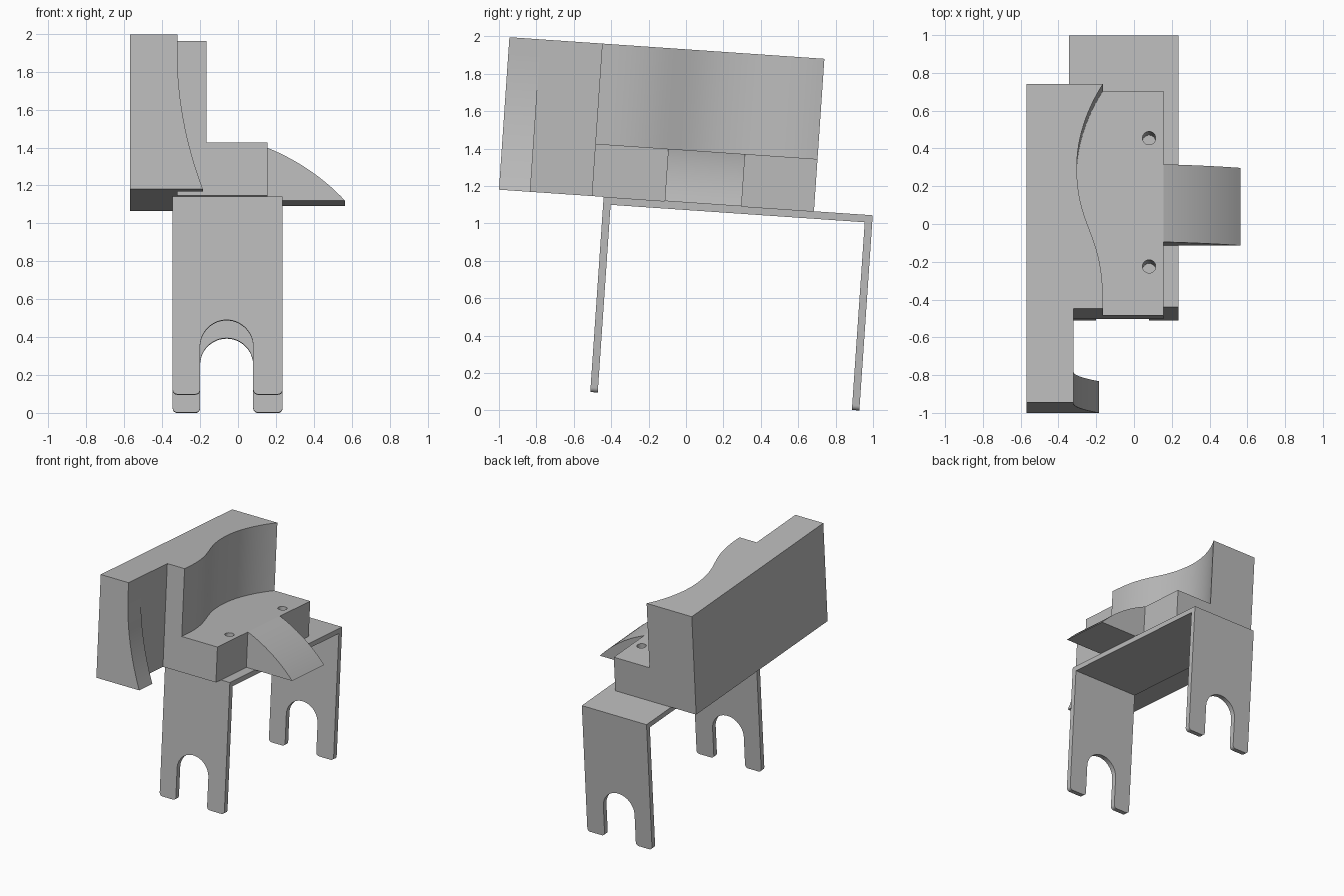
import bpy, bmesh
from math import sin, cos, pi, radians
from mathutils import Matrix, Vector
from mathutils.geometry import interpolate_bezier

cube = bpy.data.objects.get("Cube")
if cube:
    bpy.data.objects.remove(cube, do_unlink=True)

GREY = (0.5, 0.5, 0.5, 1.0)
grey = bpy.data.materials.new("plain grey")
grey.use_nodes = True
grey.diffuse_color = GREY
grey.node_tree.nodes["Principled BSDF"].inputs["Base Color"].default_value = GREY

# The whole assembly leans slightly; parts are drawn level in this frame
TILT = Matrix.Translation((0, -1, 1.18)) @ Matrix.Rotation(radians(-3.92), 4, "X")


def prism(name, outline, lo, hi, upright=False):
    """Extrude an outline along the depth, or upwards for plan outlines."""
    bm = bmesh.new()
    place = (lambda p: (p[0], p[1], lo)) if upright else (lambda p: (p[0], lo, p[1]))
    face = bm.faces.new([bm.verts.new(place(p)) for p in outline])
    new = bmesh.ops.extrude_face_region(bm, geom=[face])["geom"]
    move = Vector((0, 0, hi - lo) if upright else (0, hi - lo, 0))
    bmesh.ops.translate(bm, vec=move, verts=[v for v in new if isinstance(v, bmesh.types.BMVert)])
    bmesh.ops.recalc_face_normals(bm, faces=bm.faces)
    mesh = bpy.data.meshes.new(name)
    bm.to_mesh(mesh)
    bm.free()
    mesh.materials.append(grey)
    obj = bpy.data.objects.new(name, mesh)
    bpy.context.collection.objects.link(obj)
    obj.matrix_world = TILT
    return obj


def bezier(a, b, c, d, n):
    pts = interpolate_bezier(*[Vector((*p, 0)) for p in (a, b, c, d)], n)
    return [(p.x, p.y) for p in pts]


def arc(x, y, r, start, end, n):
    angles = [radians(start + (end - start) * i / n) for i in range(n + 1)]
    return [(x + r * cos(t), y + r * sin(t)) for t in angles]


def activate(obj):
    bpy.ops.object.select_all(action="DESELECT")
    obj.select_set(True)
    bpy.context.view_layer.objects.active = obj


# Wavy inner face shared by the tall wall and the step
FRONT, BACK = 0.497, 1.688
wave = [(-0.165, FRONT)]
wave += bezier((-0.165, 0.55), (-0.165, 0.9), (-0.303, 0.93), (-0.303, 1.25), 20)
wave += bezier((-0.303, 1.25), (-0.303, 1.42), (-0.235, 1.58), (-0.165, BACK), 14)[1:]

wall = prism("tall_wall", [(-0.57, 0), (-0.32, 0), (-0.32, FRONT)] + wave + [(-0.57, BACK)],
             0, 0.817, upright=True)
step = prism("low_step", wave + [(0.155, BACK), (0.155, FRONT)], 0, 0.28, upright=True)

# Two round holes through the step
for depth in (0.758, 1.439):
    cutter = prism("hole_cutter", arc(0.08, depth, 0.035, 0, 345, 23), -0.1, 0.4, upright=True)
    cutter.hide_render = True
    cut = step.modifiers.new("hole", "BOOLEAN")
    cut.operation = "DIFFERENCE"
    cut.solver = "EXACT"
    cut.object = cutter
    activate(step)
    bpy.ops.object.modifier_apply(modifier=cut.name)
    bpy.data.objects.remove(cutter, do_unlink=True)

# Flared fin at the front of the wall
flare = [(-0.32 + 0.26 * (0.72 - h) ** 2, h) for h in [0.72 * i / 16 for i in range(17)]]
fin = prism("flared_fin", [(-0.32, 0)] + flare, 0, 0.168)

# Curved ramp on the side of the step
ramp_top = bezier((0.155, 0.28), (0.31, 0.217), (0.45, 0.123), (0.565, 0), 16)
ramp = prism("side_ramp", [(0.155, 0)] + ramp_top, 0.888, 1.3)

# Bracket: flat plate on two forked legs
LEFT, RIGHT, FOOT, THICK = -0.345, 0.235, -1.046, 0.04
MID, SLOT, R = -0.06, 0.14, 0.025
START, END = 0.561, 2.003
plate = prism("bracket_plate", [(LEFT, -THICK), (RIGHT, -THICK), (RIGHT, 0), (LEFT, 0)], START, END)


def foot(a, b):
    """Rounded lower end of one prong, from left to right."""
    return arc(a + R, FOOT + R, R, 180, 270, 5) + arc(b - R, FOOT + R, R, 270, 360, 5)


fork = [(LEFT, -THICK)] + foot(LEFT, MID - SLOT)
fork += arc(MID, -0.793, SLOT, 180, 0, 24)
fork += foot(MID + SLOT, RIGHT) + [(RIGHT, -THICK)]
legs = [prism("front_leg", fork, START, START + THICK),
        prism("back_leg", fork, END - THICK, END)]

for obj in [wall, step, fin, ramp, plate] + legs:
    activate(obj)
    bpy.ops.object.shade_smooth_by_angle(angle=radians(30))
